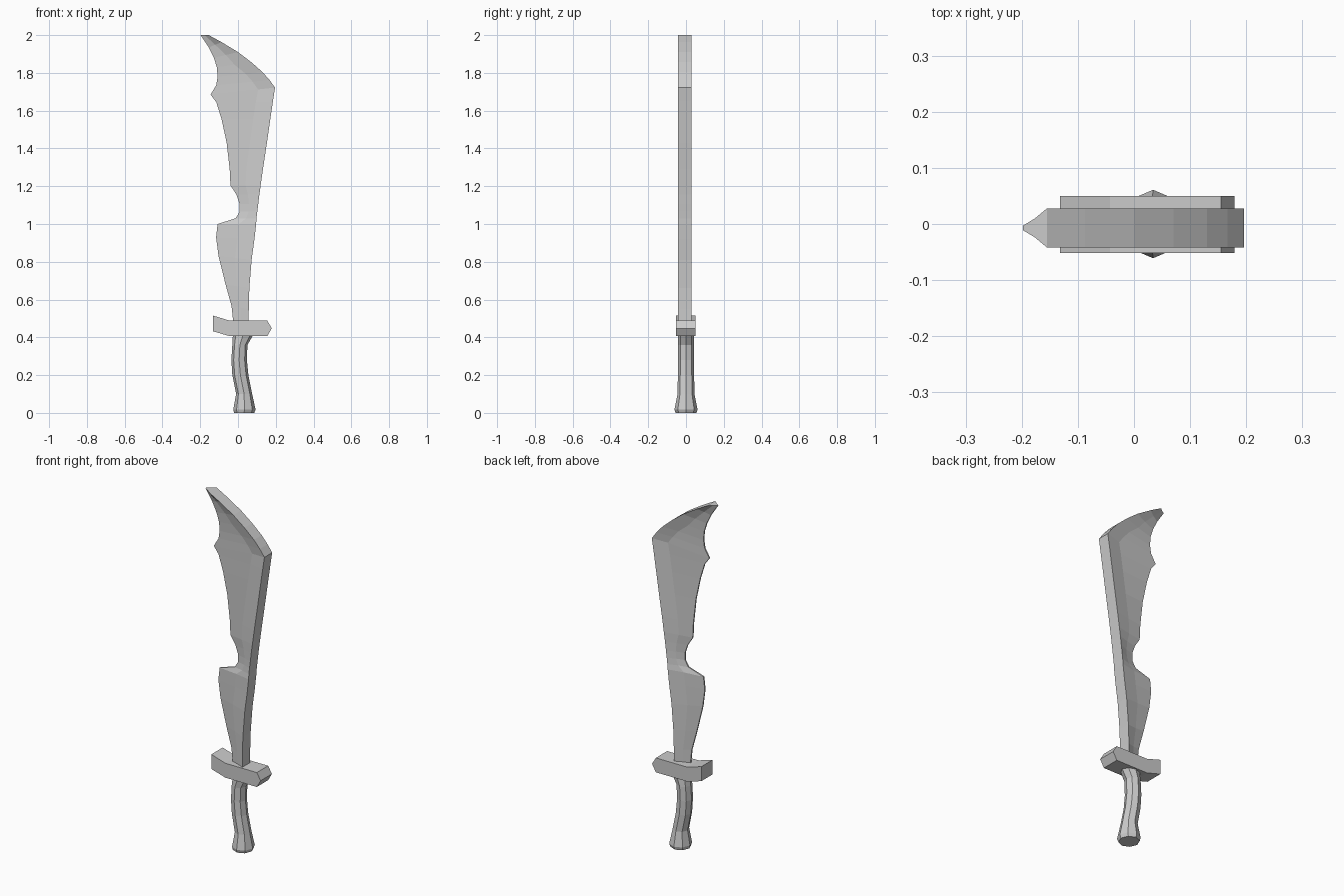
import bpy, math


def make(name, verts, faces):
    mesh = bpy.data.meshes.new(name)
    mesh.from_pydata(verts, [], faces)
    obj = bpy.data.objects.new(name, mesh)
    bpy.context.collection.objects.link(obj)
    return obj


def loft(name, rings):
    """Skin equal-sized rings and cap both ends."""
    n = len(rings[0])
    verts = [p for ring in rings for p in ring]
    faces = [(r * n + i, r * n + (i + 1) % n, (r + 1) * n + (i + 1) % n, (r + 1) * n + i)
             for r in range(len(rings) - 1) for i in range(n)]
    faces += [tuple(reversed(range(n))), tuple(range(len(verts) - n, len(verts)))]
    return make(name, verts, faces)


# Blade: thin cutting edge on the left paired with the thick spine on the right
# (edge x, edge z, spine x, spine z)
rows = [
    (-.022, .45, .056, .45), (-.034, .565, .057, .55), (-.066, .68, .060, .66),
    (-.103, .83, .072, .81), (-.116, .93, .087, .92), (-.108, 1.0, .096, 1.0),
    (-.013, 1.03, .098, 1.03), (.009, 1.065, .102, 1.065), (.009, 1.105, .107, 1.105),
    (-.008, 1.155, .113, 1.155), (-.04, 1.205, .12, 1.205), (-.044, 1.29, .132, 1.29),
    (-.06, 1.43, .153, 1.43), (-.087, 1.555, .171, 1.555), (-.115, 1.645, .185, 1.65),
    (-.145, 1.685, .196, 1.722), (-.115, 1.735, .167, 1.762), (-.108, 1.78, .13, 1.804),
    (-.112, 1.83, .07, 1.857), (-.128, 1.88, 0, 1.91), (-.155, 1.935, -.087, 1.963),
    (-.198, 2.0, -.155, 2.0),
]
YC = -.007
rings = []
for ex, ez, sx, sz in rows:
    f = min(.5, .09 / math.hypot(sx - ex, sz - ez))
    mx, mz = sx + (ex - sx) * f, sz + (ez - sz) * f
    rings.append([(ex, YC - .004, ez), (mx, YC - .017, mz), (sx, YC - .035, sz),
                  (sx, YC + .035, sz), (mx, YC + .017, mz), (ex, YC + .004, ez)])
loft("blade", rings)

# Guard: bent bar extruded through its depth
guard = [(-.132, .432), (-.043, .406), (.155, .406), (.179, .448),
         (.155, .488), (-.043, .488), (-.132, .515)]
loft("guard", [[(x, y, z) for x, z in guard] for y in (.05, -.052)])

# Grip: curved octagonal handle flaring into the pommel
# (z, x min, x max, half depth)
sections = [(0, -.021, .086, .055), (.018, -.025, .093, .061), (.10, -.010, .075, .045),
            (.20, -.030, .055, .043), (.28, -.035, .047, .043), (.36, -.030, .050, .043),
            (.415, -.027, .082, .043)]
rings = []
for z, x0, x1, d in sections:
    ring = []
    for i in range(8):
        a = i * math.pi / 4
        ring.append(((x0 + x1) / 2 + (x1 - x0) / 2 * math.cos(a), d * math.sin(a), z))
    rings.append(ring)
loft("grip", rings)
